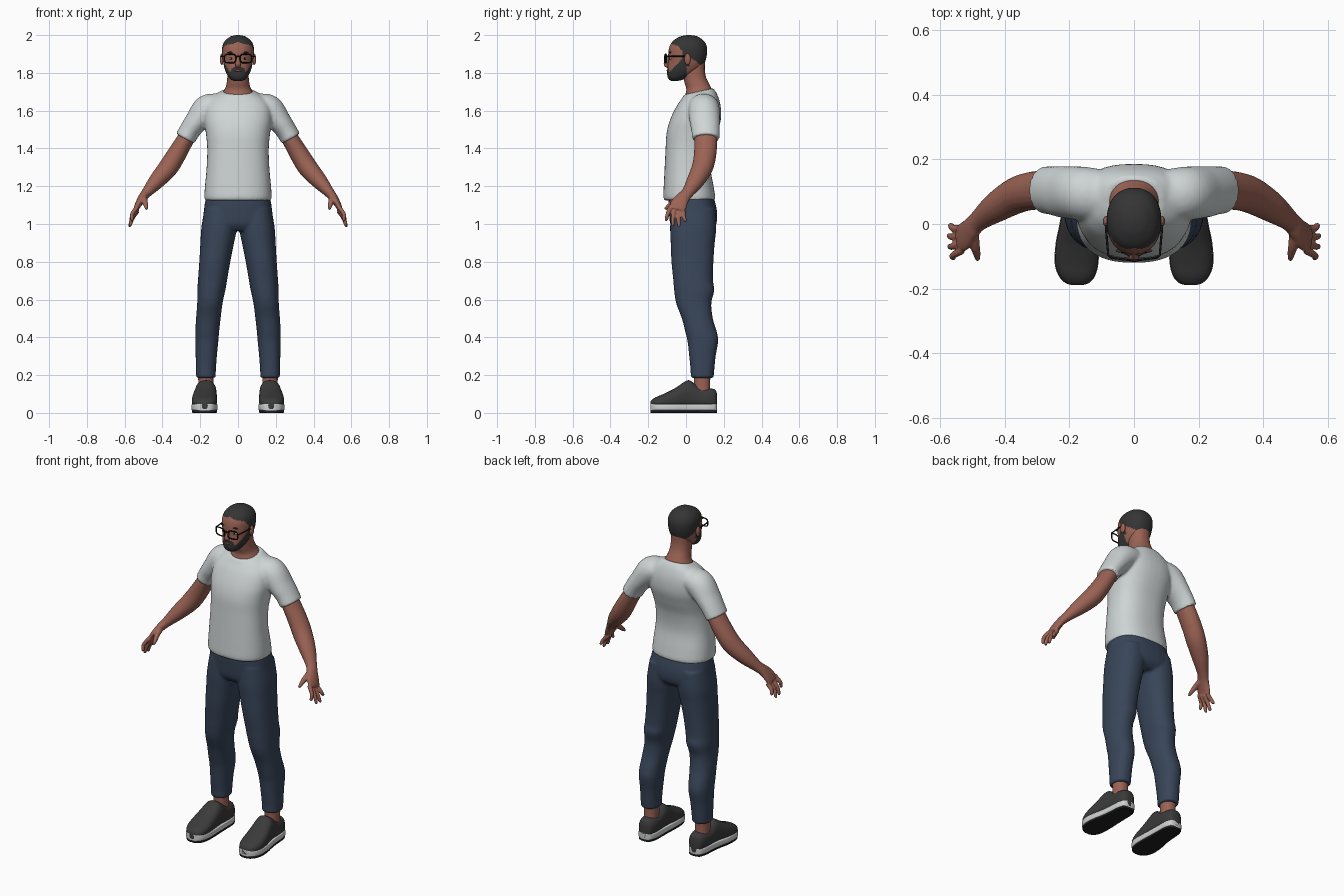
import bpy, bmesh, math
from mathutils import Vector

if "Cube" in bpy.data.objects:
    bpy.data.objects.remove(bpy.data.objects["Cube"])


def mat(name, r, g, b):
    m = bpy.data.materials.new(name)
    m.diffuse_color = (r, g, b, 1)
    m.use_nodes = True
    m.node_tree.nodes["Principled BSDF"].inputs["Base Color"].default_value = m.diffuse_color
    return m


SKIN = mat("skin", .33, .125, .09)
HAIR = mat("dark hair", .035, .035, .036)
SHIRT = mat("light grey cloth", .62, .66, .66)
DENIM = mat("navy cloth", .04, .06, .1)
SHOE = mat("charcoal cloth", .043, .043, .043)
SOLE = mat("white rubber", .62, .64, .63)
TREAD = mat("black rubber", .015, .015, .015)
FRAME = mat("black plastic", .008, .008, .008)
EYE = mat("eye white", .6, .58, .55)
LIP = mat("lip", .25, .07, .06)


def spline(pts, steps):
    """Catmull-Rom samples through tuples of any length."""
    p = [Vector(q) for q in pts]
    p = [p[0]] + p + [p[-1]]
    out = []
    for i in range(1, len(p) - 2):
        a, b, c, d = p[i - 1:i + 3]
        for k in range(steps):
            t = k / steps
            out.append(.5 * (2 * b + (c - a) * t + (2 * a - 5 * b + 4 * c - d) * t * t
                             + (3 * b - a - 3 * c + d) * t ** 3))
    return out + [p[-1]]


def skin(bm, rings):
    """Join rings of points into a closed skin."""
    vs = [[bm.verts.new(p) for p in r] for r in rings]
    n = len(vs[0])
    for a, b in zip(vs, vs[1:]):
        for i in range(n):
            j = (i + 1) % n
            bm.faces.new((a[i], a[j], b[j], b[i]))
    bm.faces.new(vs[0])
    bm.faces.new(vs[-1])


def section(c, u, v, e, n):
    pts = []
    for i in range(n):
        a = math.tau * i / n
        x, y = math.cos(a), math.sin(a)
        pts.append(c + u * math.copysign(abs(x) ** (2 / e), x)
                   + v * math.copysign(abs(y) ** (2 / e), y))
    return pts


def stack(bm, rows, s=1, e=2.2, n=40, steps=5):
    """Level sections: (z, centre x, half width, front y, back y, tilt)."""
    rings = []
    for z, x, w, yf, yb, tilt in spline(rows, steps):
        h = (yb - yf) / 2
        rings.append(section(Vector((s * x, (yf + yb) / 2, z)), Vector((w, 0, 0)),
                             Vector((0, h, h * tilt)), e, n))
    skin(bm, rings)


def tube(bm, rows, s=1, e=2, n=20, steps=5):
    """Sections square to a path: (x, y, z, radius along y, other radius)."""
    pts = spline(rows, steps)
    cs = [Vector((s * p[0], p[1], p[2])) for p in pts]
    rings = []
    for i, p in enumerate(pts):
        t = (cs[min(i + 1, len(cs) - 1)] - cs[max(i - 1, 0)]).normalized()
        u = (Vector((0, 1, 0)) - t * t.y).normalized()
        rings.append(section(cs[i], u * p[3], t.cross(u) * p[4], e, n))
    skin(bm, rings)


def finish(name, bm, *mats, voxel=0, smooth=3, angle=40, rule=None):
    bmesh.ops.recalc_face_normals(bm, faces=bm.faces)
    me = bpy.data.meshes.new(name)
    if rule:
        for f in bm.faces:
            f.material_index = rule(*f.calc_center_median())
    bm.to_mesh(me)
    bm.free()
    ob = bpy.data.objects.new(name, me)
    bpy.context.collection.objects.link(ob)
    for m in mats:
        me.materials.append(m)
    bpy.ops.object.select_all(action='DESELECT')
    bpy.context.view_layer.objects.active = ob
    ob.select_set(True)
    if voxel:
        r = ob.modifiers.new("blend", 'REMESH')
        r.mode, r.voxel_size = 'VOXEL', voxel
        m = ob.modifiers.new("soften", 'SMOOTH')
        m.iterations = smooth
        bpy.ops.object.modifier_apply(modifier="blend")
        bpy.ops.object.modifier_apply(modifier="soften")
    bpy.ops.object.shade_smooth_by_angle(angle=math.radians(angle))
    return ob


def ball(bm, c, r):
    g = bmesh.ops.create_uvsphere(bm, u_segments=20, v_segments=12, radius=1)
    for v in g["verts"]:
        v.co = Vector(c) + Vector([a * b for a, b in zip(v.co, r)])


# shirt: torso blended with two sleeves
bm = bmesh.new()
stack(bm, [(1.125, 0, .172, -.112, .147, 0), (1.14, 0, .178, -.12, .155, 0), (1.2, 0, .175, -.118, .146, 0),
           (1.3, 0, .166, -.113, .13, 0), (1.4, 0, .163, -.108, .14, 0), (1.48, 0, .17, -.103, .165, 0),
           (1.55, 0, .18, -.085, .184, 0), (1.62, 0, .175, -.052, .184, 0), (1.67, 0, .14, -.025, .168, .1),
           (1.702, 0, .088, -.01, .145, .22)], e=2.4)
for s in (1, -1):
    tube(bm, [(.05, .085, 1.645, .07, .06), (.11, .09, 1.625, .08, .068), (.165, .095, 1.605, .083, .077),
              (.222, .1, 1.54, .08, .062), (.255, .104, 1.495, .075, .056), (.28, .105, 1.452, .073, .055)], s, n=28)
finish("shirt", bm, SHIRT, voxel=.008, smooth=4)

# trousers: hips blended with two legs
bm = bmesh.new()
stack(bm, [(1.17, 0, .16, -.08, .135, 0), (1.13, 0, .172, -.093, .15, 0), (1.06, 0, .182, -.09, .165, 0),
           (1.0, 0, .185, -.083, .16, 0), (.965, 0, .165, -.06, .13, 0)], e=2.5)
for s in (1, -1):
    stack(bm, [(1.08, .09, .088, -.08, .155, 0), (.98, .1, .094, -.084, .16, 0), (.9, .11, .089, -.081, .152, 0),
               (.8, .123, .082, -.077, .145, 0), (.7, .135, .077, -.067, .143, 0), (.65, .141, .074, -.063, .15, 0),
               (.58, .149, .067, -.052, .134, 0), (.5, .157, .065, -.022, .142, 0), (.43, .163, .063, -.004, .163, 0),
               (.38, .165, .061, .008, .17, 0), (.3, .168, .056, .017, .157, 0), (.23, .17, .053, .024, .15, 0),
               (.185, .17, .051, .025, .146, 0)], s, e=2.3)
finish("trousers", bm, DENIM, voxel=.008)

# arms with palms, fingers and thumbs
for s, side in ((1, "left"), (-1, "right")):
    bm = bmesh.new()
    tube(bm, [(.22, .1, 1.55, .055, .045), (.28, .105, 1.445, .06, .046), (.33, .1, 1.36, .059, .051),
              (.372, .085, 1.295, .056, .052), (.43, .05, 1.228, .047, .043), (.482, .01, 1.168, .033, .028),
              (.505, -.015, 1.14, .036, .023), (.527, -.038, 1.105, .045, .018),
              (.542, -.048, 1.075, .042, .013)], s)
    for by, bz, ty, tz, tx in ((-.082, 1.092, -.104, 1.015, .56), (-.06, 1.08, -.07, .988, .57),
                               (-.036, 1.07, -.037, .984, .572), (-.014, 1.068, -.004, 1.01, .568)):
        my, mz = (by + ty) / 2 - .004, (bz + tz) / 2
        tube(bm, [(.532, by, bz, .012, .012), (.56, my, mz, .011, .011), (tx, ty, tz + .008, .009, .009),
                  (tx, ty, tz, .004, .004)], s, n=12)
    tube(bm, [(.498, -.01, 1.145, .02, .016), (.494, -.06, 1.122, .016, .016), (.487, -.092, 1.095, .012, .012),
              (.484, -.112, 1.078, .007, .007)], s, n=12)
    finish(side + "_arm", bm, SKIN, voxel=.005, smooth=2)

# neck
bm = bmesh.new()
stack(bm, [(1.62, 0, .09, .0, .14, .2), (1.69, 0, .08, -.004, .138, .22), (1.725, 0, .065, .002, .125, .2),
           (1.76, 0, .058, -.008, .108, .2), (1.8, 0, .056, -.015, .1, .2), (1.85, 0, .055, -.01, .1, .1)])
finish("neck", bm, SKIN)


# head with hair and beard chosen by position
def head_colour(x, y, z):
    if y > .02:
        return int(z > 1.885 - .75 * (y - .02))
    if y > -.018:
        return int(z > 1.835 or y < .004)
    hairline = 1.962 - .25 * abs(x) if y < -.045 else 1.945 - 1.2 * (y + .045)
    beard = z < 1.815 + (y + .077) * 1.05
    moustache = abs(x) < .036 and z < 1.835 - .3 * abs(x)
    return int(z > hairline or beard or moustache)


bm = bmesh.new()
stack(bm, [(1.758, 0, .022, -.08, -.04, 0), (1.765, 0, .038, -.09, -.015, 0), (1.78, 0, .052, -.098, .015, 0),
           (1.805, 0, .065, -.1, .055, 0), (1.83, 0, .073, -.098, .085, 0), (1.86, 0, .079, -.094, .102, 0),
           (1.9, 0, .084, -.094, .111, 0), (1.94, 0, .083, -.087, .11, 0), (1.97, 0, .069, -.068, .094, 0),
           (1.99, 0, .044, -.036, .066, 0), (1.997, 0, .026, -.014, .045, 0), (2.0, 0, .008, .006, .022, 0)],
      n=80, steps=7)
finish("head", bm, SKIN, HAIR, rule=head_colour)

# nose, ears, mouth, eyes, brows
bm = bmesh.new()
tube(bm, [(0, -.088, 1.895, .006, .007), (0, -.098, 1.87, .01, .009), (0, -.106, 1.85, .012, .014),
          (0, -.1, 1.837, .01, .014), (0, -.09, 1.832, .005, .008)], n=16)
finish("nose", bm, SKIN)
bm = bmesh.new()
for s in (1, -1):
    ball(bm, (s * .086, .008, 1.872), (.01, .017, .03))
finish("ears", bm, SKIN)
bm = bmesh.new()
ball(bm, (0, -.096, 1.812), (.022, .007, .006))
finish("mouth", bm, LIP)
for name, m, z, r, y in (("eyes", EYE, 1.876, (.013, .008, .006), -.081),
                         ("irises", FRAME, 1.876, (.005, .004, .005), -.087),
                         ("eyebrows", HAIR, 1.908, (.021, .006, .005), -.083)):
    bm = bmesh.new()
    for s in (1, -1):
        ball(bm, (s * .036, y, z), r)
    finish(name, bm, m)

# glasses: two rims, a bridge and two temples
cu = bpy.data.curves.new("glasses", 'CURVE')
cu.dimensions, cu.bevel_depth, cu.bevel_resolution = '3D', .0036, 2


def wire(pts, cyclic=False):
    sp = cu.splines.new('POLY')
    sp.points.add(len(pts) - 1)
    for p, q in zip(sp.points, pts):
        p.co = (*q, 1)
    sp.use_cyclic_u = cyclic


for s in (1, -1):
    wire(section(Vector((s * .042, -.108, 1.876)), Vector((s * .03, .004, 0)), Vector((0, 0, .023)), 3.5, 28), True)
    wire([(s * .07, -.104, 1.886), (s * .08, -.096, 1.888), (s * .087, -.01, 1.888), (s * .087, .02, 1.88)])
wire([(-.013, -.112, 1.884), (0, -.114, 1.888), (.013, -.112, 1.884)])
glasses = bpy.data.objects.new("glasses", cu)
cu.materials.append(FRAME)
bpy.context.collection.objects.link(glasses)
bpy.ops.object.select_all(action='DESELECT')
bpy.context.view_layer.objects.active = glasses
glasses.select_set(True)
bpy.ops.object.convert(target='MESH')
bpy.ops.object.shade_smooth_by_angle(angle=math.radians(50))

# ankles and shoes; shoe rows: (y, centre x, half width, top z)
LAST = [(.165, .167, .018, .095), (.155, .167, .038, .122), (.12, .167, .05, .132), (.07, .168, .053, .14),
        (.02, .17, .056, .172), (-.01, .172, .059, .163), (-.06, .176, .065, .13), (-.12, .178, .066, .1),
        (-.16, .177, .055, .083), (-.182, .176, .036, .068), (-.189, .176, .016, .057)]
for s, side in ((1, "left"), (-1, "right")):
    bm = bmesh.new()
    stack(bm, [(.08, .17, .04, .04, .13, 0), (.15, .17, .04, .042, .128, 0), (.24, .17, .042, .04, .13, 0)], s)
    finish(side + "_ankle", bm, SKIN)
    for part, m, lo, hi, grow, e in (("_shoe", SHOE, .02, None, 0, 2.5), ("_sole", SOLE, .012, .048, .002, 9),
                                     ("_tread", TREAD, 0, .013, -.001, 9)):
        bm = bmesh.new()
        rings = []
        for y, x, w, top in spline(LAST, 5):
            h = ((hi or top) - lo) / 2
            rings.append(section(Vector((s * x, y, lo + h)), Vector((w + grow, 0, 0)), Vector((0, 0, h)), e, 32))
        skin(bm, rings)
        finish(side + part, bm, m)
